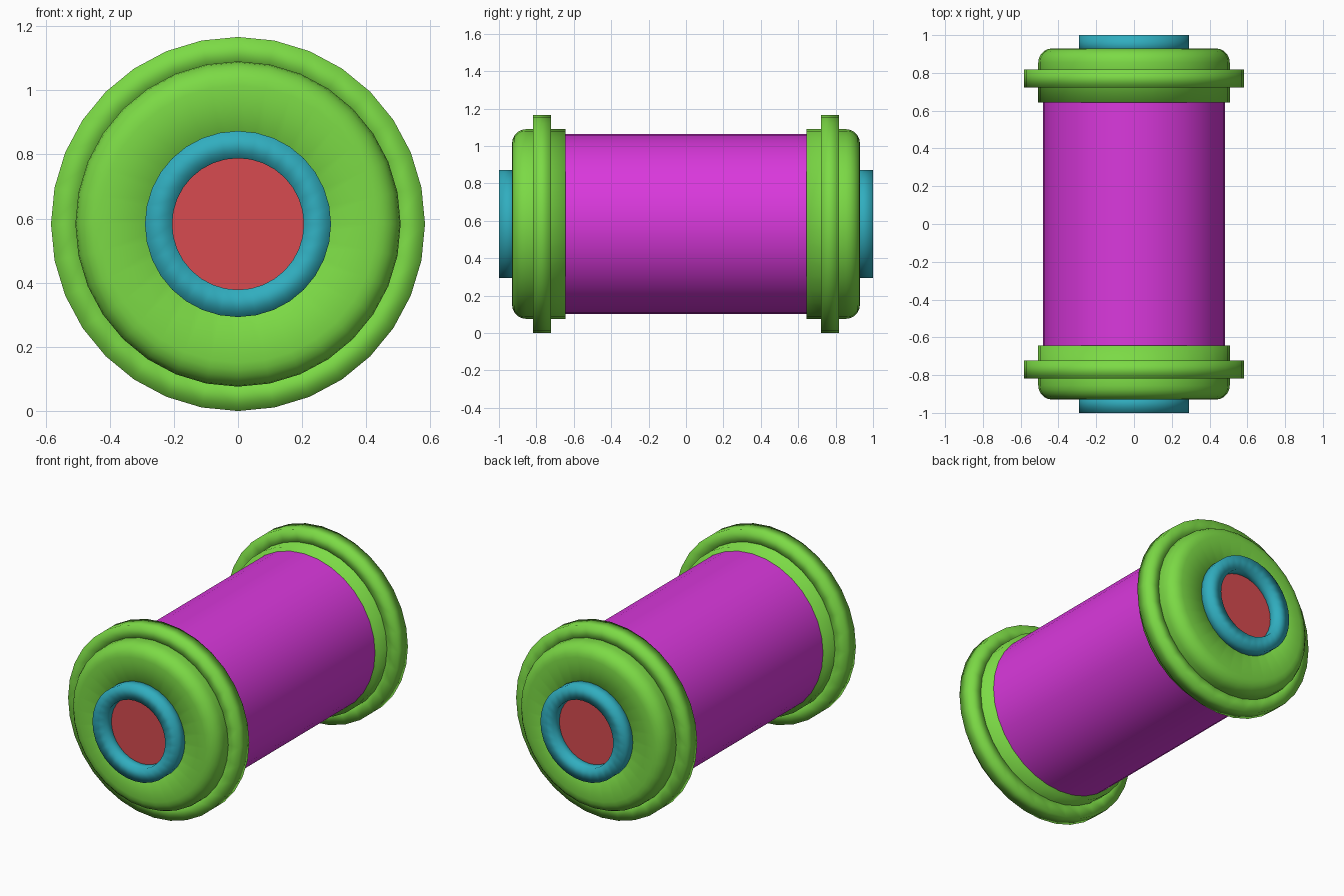
import bpy, bmesh
from math import sin, cos, pi

if "Cube" in bpy.data.objects:
    bpy.data.objects.remove(bpy.data.objects["Cube"])

ZC, SEG = 0.583, 32


def material(name, rgb):
    m = bpy.data.materials.new(name)
    m.diffuse_color = (*rgb, 1)
    m.use_nodes = True
    m.node_tree.nodes["Principled BSDF"].inputs["Base Color"].default_value = m.diffuse_color
    return m


green = material("green", (0.20, 0.70, 0.06))
teal = material("teal", (0.03, 0.42, 0.52))
magenta = material("magenta", (0.70, 0.04, 0.72))
red = material("red", (0.68, 0.07, 0.08))


def lathe(name, profile, mat, sharp=False):
    """Revolve a closed (radius, y) profile around the roller axis."""
    bm = bmesh.new()
    rings = []
    for r, y in profile:
        if r == 0:
            rings.append([bm.verts.new((0, y, ZC))] * SEG)
        else:
            rings.append([bm.verts.new((r * sin(2 * pi * k / SEG), y, ZC + r * cos(2 * pi * k / SEG)))
                          for k in range(SEG)])
    for a, b in zip(rings, rings[1:] + rings[:1]):
        for k in range(SEG):
            n = (k + 1) % SEG
            corners = list(dict.fromkeys((a[k], a[n], b[n], b[k])))
            if len(corners) > 2:
                bm.faces.new(corners)
    bmesh.ops.recalc_face_normals(bm, faces=bm.faces)
    for f in bm.faces:
        f.smooth = True
    if sharp:
        for e in bm.edges:
            e.smooth = len(e.link_faces) == 2 and e.calc_face_angle() < 0.6
    me = bpy.data.meshes.new(name)
    bm.to_mesh(me)
    bm.free()
    me.materials.append(mat)
    ob = bpy.data.objects.new(name, me)
    bpy.context.collection.objects.link(ob)
    return ob


# Roller drum and the axle running through it
lathe("drum", [(0, -0.66), (0.482, -0.66), (0.482, 0.66), (0, 0.66)], magenta, True)
lathe("axle", [(0, -0.937), (0.21, -0.937), (0.21, 0.937), (0, 0.937)], red, True)

# Rounded outer shoulder of the end cap
B = 0.075
shoulder = [(0.507 - B + B * cos(i * pi / 10), 0.93 - B + B * sin(i * pi / 10)) for i in range(6)]

for side, s in (("front", -1), ("back", 1)):
    cap = [(0.2, 0.643), (0.507, 0.643)] + shoulder + [(0.2, 0.93)]
    flange = [(0.49, 0.723), (0.583, 0.723), (0.583, 0.818), (0.49, 0.818)]
    collar = [(0.205, 0.90), (0.29, 0.90), (0.29, 1.0), (0.205, 1.0)]
    lathe(side + "_cap", [(r, s * y) for r, y in cap], green)
    lathe(side + "_flange", [(r, s * y) for r, y in flange], green)
    lathe(side + "_collar", [(r, s * y) for r, y in collar], teal)
